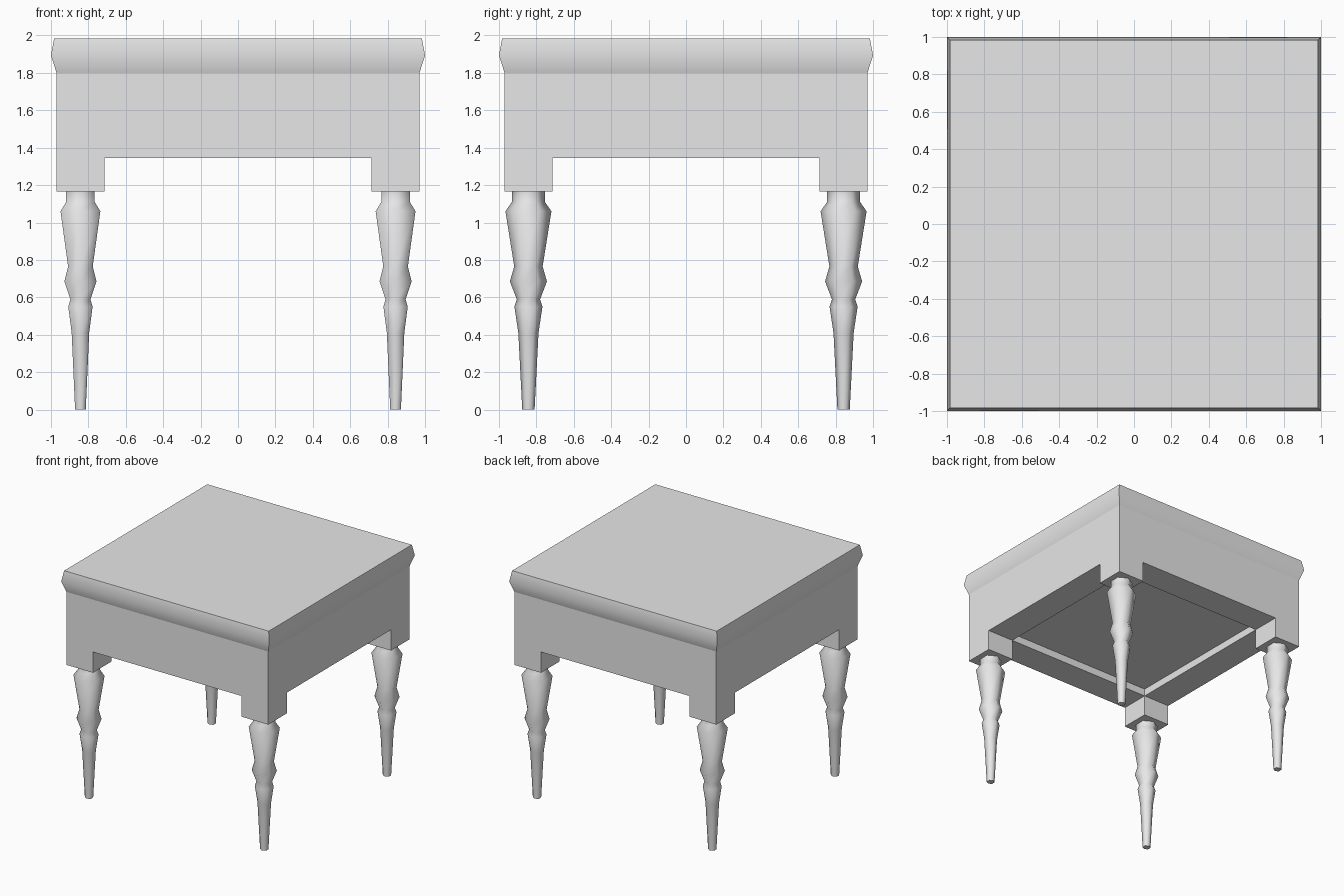
import bpy
import bmesh
from math import cos, sin, pi, radians, sqrt

default_cube = bpy.data.objects.get("Cube")
if default_cube:
    bpy.data.objects.remove(default_cube, do_unlink=True)

# Single light grey paint
grey = bpy.data.materials.new("light_grey")
grey.use_nodes = True
grey.diffuse_color = (0.8, 0.8, 0.8, 1)
grey.node_tree.nodes["Principled BSDF"].inputs["Base Color"].default_value = (0.8, 0.8, 0.8, 1)

HALF = 0.97        # body half width
INNER = 0.715      # inner face of the corner blocks
APRON_Z = 1.345
BLOCK_Z = 1.165
PANEL_Z = 1.41
TOP_Z = 1.80


def make_object(name, bm):
    bmesh.ops.recalc_face_normals(bm, faces=bm.faces)
    mesh = bpy.data.meshes.new(name)
    bm.to_mesh(mesh)
    bm.free()
    mesh.materials.append(grey)
    obj = bpy.data.objects.new(name, mesh)
    bpy.context.collection.objects.link(obj)
    return obj


def smooth(obj, angle):
    bpy.ops.object.select_all(action="DESELECT")
    obj.select_set(True)
    bpy.context.view_layer.objects.active = obj
    bpy.ops.object.shade_smooth_by_angle(angle=radians(angle))


def turned(name, profile, sides, phase):
    """Skin regular polygon rings given as (radius, height), closed at both ends."""
    bm = bmesh.new()
    rings = []
    for r, z in profile:
        angles = [phase + 2 * pi * i / sides for i in range(sides)]
        rings.append([bm.verts.new((r * cos(a), r * sin(a), z)) for a in angles])
    for low, high in zip(rings, rings[1:]):
        for i in range(sides):
            j = (i + 1) % sides
            bm.faces.new((low[i], low[j], high[j], high[i]))
    bm.faces.new(rings[0][::-1])
    bm.faces.new(rings[-1])
    return make_object(name, bm)


# Body: apron box with dropped corner blocks and a recessed underside
bm = bmesh.new()
bmesh.ops.create_grid(bm, x_segments=3, y_segments=3, size=1)
for v in bm.verts:
    for axis in (0, 1):
        size = HALF if abs(v.co[axis]) > 0.6 else INNER
        v.co[axis] = size if v.co[axis] > 0 else -size
    v.co.z = APRON_Z
cells = list(bm.faces)
box = bmesh.ops.extrude_face_region(bm, geom=cells, use_keep_orig=True)
for item in box["geom"]:
    if isinstance(item, bmesh.types.BMVert):
        item.co.z = TOP_Z


def pull(faces, z):
    result = bmesh.ops.extrude_discrete_faces(bm, faces=faces)
    for face in result["faces"]:
        for v in face.verts:
            v.co.z = z


bottom = [f for f in bm.faces if all(abs(v.co.z - APRON_Z) < 0.001 for v in f.verts)]
centres = [(f, f.calc_center_median()) for f in bottom]
corners = [f for f, c in centres if abs(c.x) > 0.5 and abs(c.y) > 0.5]
middle = [f for f, c in centres if abs(c.x) < 0.1 and abs(c.y) < 0.1]
pull(corners, BLOCK_Z)
pull(middle, PANEL_Z)
make_object("body", bm)

# Seat top with a softly bulging edge
edge = [(HALF, TOP_Z), (1.0, 1.893), (0.983, 1.985)]
seat = turned("seat_top", [(h * sqrt(2), z) for h, z in edge], 4, pi / 4)
smooth(seat, 40)

# Four turned legs
leg_profile = [
    (0.033, 0.0), (0.054, 0.41), (0.075, 0.55), (0.062, 0.588),
    (0.099, 0.685), (0.076, 0.765), (0.123, 1.06), (0.088, 1.11),
    (0.088, BLOCK_Z),
]
centre = (HALF + INNER) / 2
for depth, sy in (("front", -1), ("back", 1)):
    for side, sx in (("right", -1), ("left", 1)):
        leg = turned(f"{depth}_{side}_leg", leg_profile, 6, pi / 2)
        leg.location = (sx * centre, sy * centre, 0)
        smooth(leg, 65)
